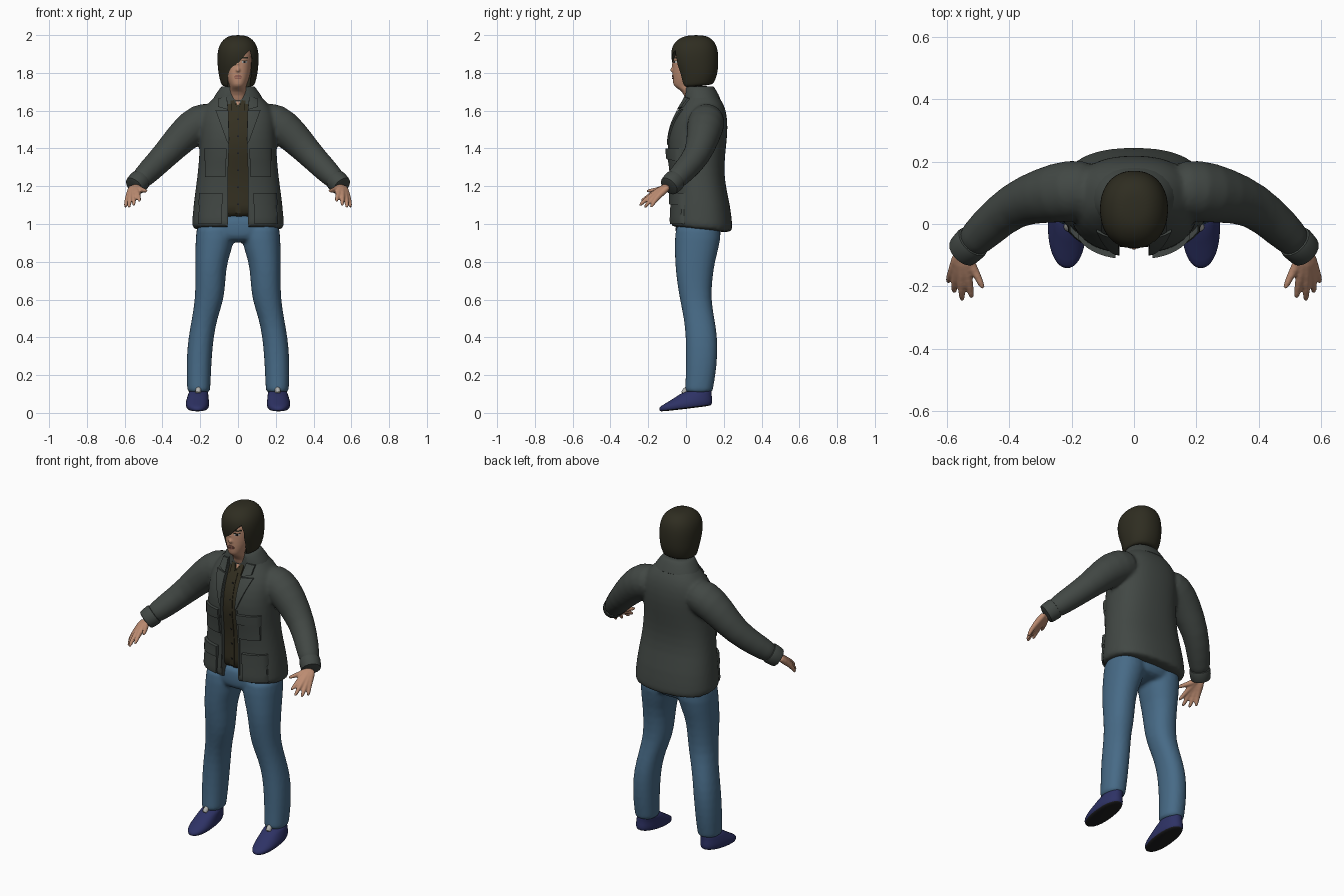
import bpy, bmesh, math
from mathutils import Vector
from mathutils.bvhtree import BVHTree

if "Cube" in bpy.data.objects:
    bpy.data.objects.remove(bpy.data.objects["Cube"], do_unlink=True)


def material(name, *rgb):
    m = bpy.data.materials.new(name)
    m.use_nodes = True
    m.diffuse_color = (*rgb, 1)
    node = next(n for n in m.node_tree.nodes if n.type == 'BSDF_PRINCIPLED')
    node.inputs["Base Color"].default_value = (*rgb, 1)
    node.inputs["Roughness"].default_value = 0.8
    return m


JACKET = material("jacket grey", .054, .064, .058)
JEANS = material("denim blue", .063, .145, .24)
SKIN = material("skin", .5, .26, .165)
HAIR = material("hair brown", .028, .026, .015)
SHIRT = material("shirt brown", .034, .029, .015)
SHOE = material("shoe blue", .027, .032, .13)
SOLE = material("sole black", .012, .012, .013)
LIPS = material("lips", .3, .12, .09)
PALE = material("pale grey", .45, .45, .43)


def skin_rings(bm, rings):
    """Closed skin through rings of equal point count."""
    vs = [[bm.verts.new(p) for p in r] for r in rings]
    n = len(vs[0])
    for a, b in zip(vs, vs[1:]):
        for i in range(n):
            j = (i + 1) % n
            bm.faces.new((a[i], a[j], b[j], b[i]))
    bm.faces.new(vs[0][::-1])
    bm.faces.new(vs[-1])


def loft(bm, rows, s=1, n=24, power=2.2):
    """Level superellipse sections: z, cx, cy, rx, ry and an optional tilt."""
    rings = []
    for z, cx, cy, rx, ry, *tilt in rows:
        ring = []
        for i in range(n):
            a = math.tau * i / n
            c, d = math.cos(a), math.sin(a)
            x = math.copysign(abs(c) ** (2 / power), c) * rx
            y = math.copysign(abs(d) ** (2 / power), d) * ry
            ring.append((s * (cx + x), cy + y, z + y * sum(tilt)))
        rings.append(ring)
    skin_rings(bm, rings)


def tube(bm, path, s=1, n=12):
    """Round limb through points x, y, z, radius."""
    pts = [Vector((s * p[0], p[1], p[2])) for p in path]
    rings = []
    for i, p in enumerate(pts):
        d = pts[min(i + 1, len(pts) - 1)] - pts[max(i - 1, 0)]
        q = d.to_track_quat('Z', 'Y')
        rings.append([p + q @ Vector((math.cos(t), math.sin(t), 0)) * path[i][3]
                      for t in (math.tau * k / n for k in range(n))])
    skin_rings(bm, rings)


def bake(ob, mat):
    bpy.context.view_layer.update()
    dg = bpy.context.evaluated_depsgraph_get()
    me = bpy.data.meshes.new_from_object(ob.evaluated_get(dg))
    ob.modifiers.clear()
    ob.data = me
    me.materials.clear()
    me.materials.append(mat)
    me.shade_smooth()
    me.set_sharp_from_angle(angle=math.radians(45))


def finish(name, bm, mat, sub=1, voxel=0, relax=4):
    bmesh.ops.recalc_face_normals(bm, faces=bm.faces)
    me = bpy.data.meshes.new(name)
    bm.to_mesh(me)
    bm.free()
    ob = bpy.data.objects.new(name, me)
    bpy.context.scene.collection.objects.link(ob)
    if sub:
        ob.modifiers.new("subdivide", 'SUBSURF').levels = sub
    if voxel:
        r = ob.modifiers.new("blend", 'REMESH')
        r.mode, r.voxel_size = 'VOXEL', voxel
        m = ob.modifiers.new("relax", 'SMOOTH')
        m.factor, m.iterations = .5, relax
    bake(ob, mat)
    return ob


def surface(ob):
    bm = bmesh.new()
    bm.from_mesh(ob.data)
    tree = BVHTree.FromBMesh(bm)
    bm.free()
    return tree


def carve(ob, outline, depth, mat):
    """Cut a front-facing outline out of a body down to y = depth."""
    bm = bmesh.new()
    skin_rings(bm, [[(x, y, z) for x, z in outline] for y in (-.5, depth)])
    cutter = finish("cutter", bm, mat, sub=0)
    cutter.hide_render = True
    b = ob.modifiers.new("opening", 'BOOLEAN')
    b.operation, b.object, b.solver = 'DIFFERENCE', cutter, 'EXACT'
    bake(ob, mat)
    bpy.data.objects.remove(cutter, do_unlink=True)


def plate(name, tree, mat, corners, t, s=1, nu=8, nv=8):
    """Thin four-cornered panel that follows the front of a body."""
    a, b, c, d = [Vector((s * x, 0, z)) for x, z in corners]
    bm = bmesh.new()
    grid, y = [], 0
    for j in range(nv + 1):
        row = []
        for i in range(nu + 1):
            u, v = i / nu, j / nv
            p = a.lerp(b, u).lerp(d.lerp(c, u), v)
            hit = tree.ray_cast(Vector((p.x, -2, p.z)), Vector((0, 1, 0)))[0]
            y = hit.y if hit else y
            row.append(bm.verts.new((p.x, y - t, p.z)))
        grid.append(row)
    for r, q in zip(grid, grid[1:]):
        for i in range(nu):
            f = (r[i], r[i + 1], q[i + 1], q[i])
            bm.faces.new(f if s > 0 else f[::-1])
    rim = [e for e in bm.edges if e.is_boundary]
    new = bmesh.ops.extrude_edge_only(bm, edges=rim)["geom"]
    bmesh.ops.translate(bm, vec=(0, t + .008, 0),
                        verts=[v for v in new if isinstance(v, bmesh.types.BMVert)])
    return finish(name, bm, mat, sub=0)


SIDES = ((1, "left"), (-1, "right"))

# Jacket: torso and sleeves blended together, then opened at the front
torso = [(.965, 0, .082, .245, .165, -.1), (.985, 0, .083, .247, .166, -.08),
         (1.1, 0, .08, .238, .156), (1.2, 0, .068, .224, .142), (1.3, 0, .06, .211, .142),
         (1.4, 0, .055, .205, .157), (1.5, 0, .066, .202, .157), (1.58, 0, .08, .2, .138),
         (1.64, 0, .09, .16, .11), (1.68, 0, .083, .115, .085), (1.71, 0, .07, .09, .07)]
sleeve = [(.1, .115, 1.565, .085), (.2, .108, 1.545, .105), (.29, .092, 1.47, .092),
          (.385, .065, 1.365, .073), (.47, -.01, 1.28, .066), (.545, -.085, 1.205, .054)]
bm = bmesh.new()
loft(bm, torso, power=2.4)
for s, _ in SIDES:
    tube(bm, sleeve, s, 16)
jacket = finish("jacket", bm, JACKET, voxel=.01, relax=6)
jacket_front = surface(jacket)
half = [(.055, .9), (.052, 1.3), (.046, 1.45), (.05, 1.58), (.068, 1.8)]
opening = half + [(-x, z) for x, z in half[::-1]]
carve(jacket, opening, .0, JACKET)

bm = bmesh.new()
loft(bm, [(1.64, 0, .088, .155, .112), (1.69, 0, .078, .116, .092), (1.725, 0, .072, .092, .078),
          (1.73, 0, .072, .085, .072)])
collar = finish("collar", bm, JACKET)
carve(collar, opening, .0, JACKET)

# Shirt inside the opening
bm = bmesh.new()
loft(bm, [(max(z, 1.02), 0, cy, rx - .02, ry - .02) for z, _, cy, rx, ry, *_ in torso[1:]], power=2.4)
shirt = finish("shirt", bm, SHIRT)
shirt_front = surface(shirt)
plate("neck_opening", shirt_front, SKIN, [(-.026, 1.68), (.026, 1.68), (.003, 1.63), (-.003, 1.63)], .004)
plate("shirt_placket", shirt_front, SHIRT, [(-.014, 1.03), (.014, 1.03), (.014, 1.62), (-.014, 1.62)], .004, nv=20)
for k in range(6):
    z = 1.1 + k * .09
    plate("shirt_button", shirt_front, SOLE, [(-.004, z), (.004, z), (.004, z + .008), (-.004, z + .008)], .007, nu=1, nv=1)

# Pockets, flaps, lapels and cuffs
panels = {"chest_pocket": ([(.065, 1.25), (.175, 1.25), (.175, 1.38), (.065, 1.38)], .012),
          "chest_flap": ([(.06, 1.345), (.18, 1.335), (.18, 1.4), (.06, 1.4)], .019),
          "hip_pocket": ([(.088, 1.0), (.212, 1.0), (.202, 1.15), (.085, 1.15)], .014),
          "hip_flap": ([(.083, 1.105), (.21, 1.1), (.205, 1.165), (.083, 1.165)], .021),
          "lapel": ([(.047, 1.42), (.06, 1.44), (.12, 1.605), (.051, 1.6)], .009),
          "collar_leaf": ([(.052, 1.605), (.105, 1.62), (.105, 1.665), (.06, 1.675)], .012),
          "front_facing": ([(.056, .99), (.066, .99), (.06, 1.42), (.05, 1.42)], .005)}
for s, side in SIDES:
    for part, (corners, t) in panels.items():
        plate(side + "_" + part, jacket_front, JACKET, corners, t, s)
    plate(side + "_shirt_collar", shirt_front, SHIRT,
          [(.006, 1.615), (.036, 1.6), (.04, 1.67), (.028, 1.68)], .008, s)
    bm = bmesh.new()
    tube(bm, [(.512, -.052, 1.238, .058), (.518, -.058, 1.232, .061), (.548, -.088, 1.202, .057),
              (.553, -.093, 1.197, .054)], s, 16)
    finish(side + "_cuff", bm, JACKET)

# Jeans
bm = bmesh.new()
loft(bm, [(.9, 0, .065, .12, .1), (.94, 0, .065, .215, .124), (1.0, 0, .065, .21, .12), (1.06, 0, .065, .2, .115)])
for s, _ in SIDES:
    loft(bm, [(1.02, .12, .065, .1, .12), (.93, .117, .065, .108, .125), (.8, .143, .046, .084, .106),
              (.7, .146, .045, .08, .094), (.6, .151, .05, .077, .083), (.5, .177, .07, .067, .081),
              (.4, .196, .083, .067, .084), (.3, .205, .083, .067, .084), (.2, .208, .078, .065, .079),
              (.12, .208, .068, .061, .074), (.105, .208, .068, .06, .073)], s)
finish("jeans", bm, JEANS, voxel=.01)

# Shoes with dark undersides and a pale tongue
for s, side in SIDES:
    bm = bmesh.new()
    loft(bm, [(.021, .214, -.002, .05, .13, .12), (.026, .214, -.002, .058, .139, .12),
              (.045, .215, -.002, .064, .144, .12), (.068, .214, .006, .06, .13, .2),
              (.1, .21, .04, .053, .098, .2), (.125, .208, .066, .048, .07, .05)], s)
    shoe = finish(side + "_shoe", bm, SHOE)
    shoe.data.materials.append(SOLE)
    for f in shoe.data.polygons:
        if f.normal.z < -.5:
            f.material_index = 1
    bm = bmesh.new()
    tube(bm, [(.212, -.018, .1, .016), (.21, -.002, .122, .016), (.208, .015, .135, .012)], s)
    finish(side + "_shoe_tongue", bm, PALE)

# Hands: each finger runs back to the wrist so that they blend into a palm
knuckles = [((.534, -.164, 1.168), (.526, -.205, 1.142), (.52, -.242, 1.118)),
            ((.552, -.168, 1.16), (.553, -.215, 1.128), (.551, -.25, 1.093)),
            ((.568, -.16, 1.152), (.576, -.198, 1.115), (.577, -.222, 1.083)),
            ((.58, -.147, 1.148), (.592, -.172, 1.115), (.597, -.188, 1.084)),
            ((.52, -.135, 1.182), (.498, -.175, 1.178), (.482, -.212, 1.174))]
for s, side in SIDES:
    bm = bmesh.new()
    for k, (a, b, c) in enumerate(knuckles):
        wrist = (.545 + .004 * k if k < 4 else .55, -.085, 1.205)
        tube(bm, [(*wrist, .024), (*a, .0165), (*b, .0125), (*c, .0085)], s, 10)
    finish(side + "_hand", bm, SKIN, voxel=.005, relax=3)

# Head, neck and nose
bm = bmesh.new()
loft(bm, [(1.62, 0, .055, .055, .055), (1.69, 0, .045, .05, .052), (1.715, 0, .025, .046, .066),
          (1.73, 0, .006, .042, .072), (1.75, 0, .008, .052, .078), (1.79, 0, .018, .066, .09),
          (1.84, 0, .035, .074, .106), (1.9, 0, .04, .078, .108), (1.95, 0, .045, .06, .08)])
tube(bm, [(0, -.06, 1.865, .008), (0, -.072, 1.84, .009), (0, -.08, 1.82, .013), (0, -.066, 1.806, .012)])
for s, _ in SIDES:
    tube(bm, [(.012, -.06, 1.825, .006), (.012, -.068, 1.816, .009), (.01, -.06, 1.808, .007)], s)
head = finish("head", bm, SKIN, voxel=.005, relax=3)
face = surface(head)
plate("mouth", face, LIPS, [(-.023, 1.777), (.023, 1.777), (.013, 1.788), (-.013, 1.788)], .004)
plate("lower_lip", face, LIPS, [(-.014, 1.767), (.014, 1.767), (.022, 1.776), (-.022, 1.776)], .005)
for s, side in SIDES:
    for part, mat, x0, x1, z0, z1, t in (("eye", PALE, .021, .047, 1.853, 1.862, .002),
                                         ("iris", SOLE, .029, .039, 1.852, 1.863, .003),
                                         ("lashes", HAIR, .019, .049, 1.862, 1.866, .004),
                                         ("brow", HAIR, .016, .053, 1.876, 1.883, .004)):
        plate(side + "_" + part, face, mat, [(x0, z0), (x1, z0), (x1, z1), (x0, z1)], t, s)

# Bobbed hair, swept across one side of the face
bm = bmesh.new()
loft(bm, [(1.728, 0, .055, .078, .08, .1), (1.738, 0, .055, .09, .093, .08), (1.79, 0, .058, .103, .108),
          (1.84, 0, .05, .109, .122), (1.9, 0, .045, .111, .127), (1.95, 0, .045, .1, .117),
          (1.985, 0, .05, .07, .084), (2.0, 0, .052, .034, .04)], n=28)
hair = finish("hair", bm, HAIR, sub=2)
carve(hair, [(-.052, 1.68), (-.054, 1.785), (-.03, 1.815), (.005, 1.855), (.035, 1.893), (.062, 1.92),
             (.073, 1.88), (.07, 1.8), (.058, 1.68)], .0, HAIR)
